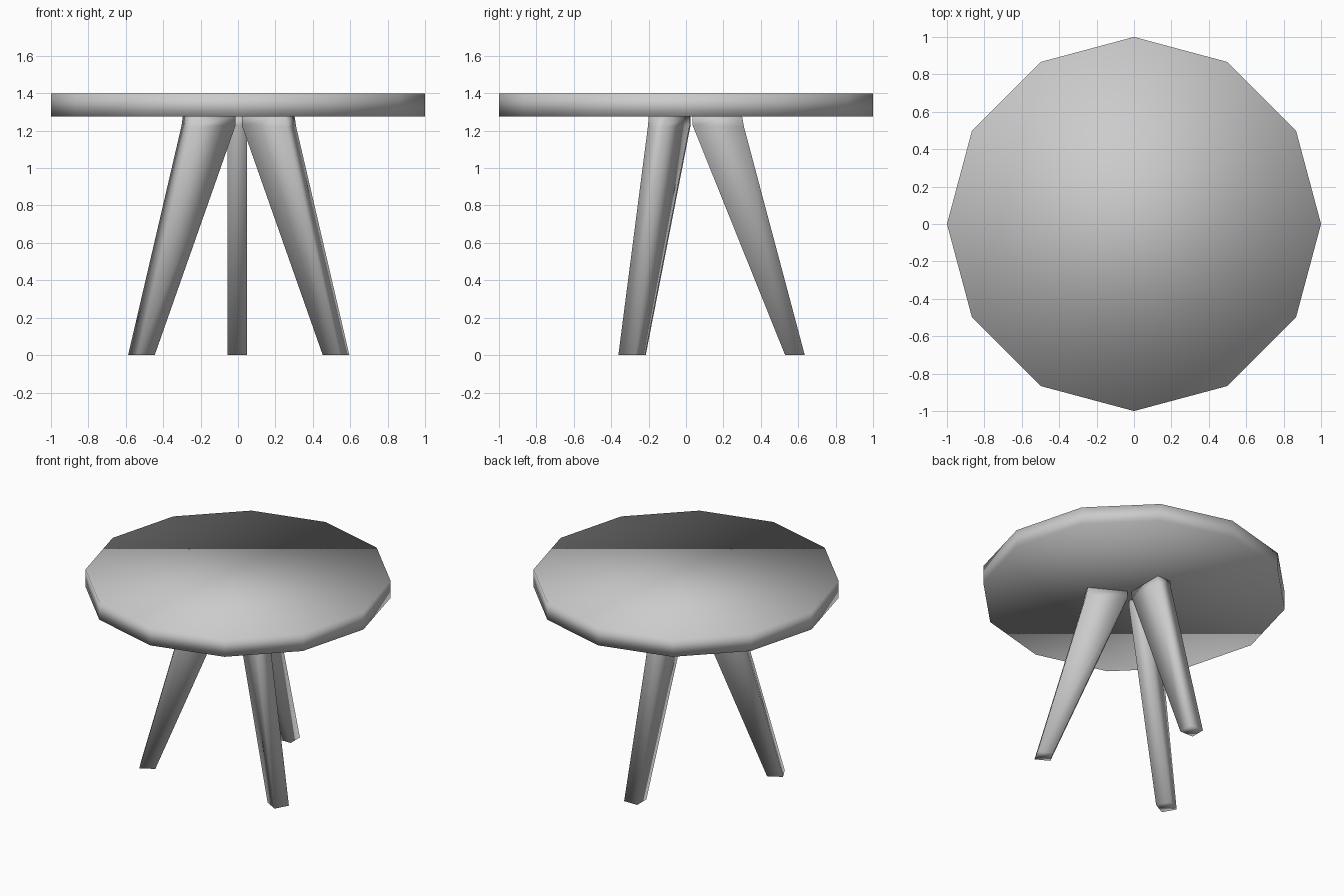
import bpy
import bmesh
from math import cos, sin, radians

cube = bpy.data.objects.get("Cube")
if cube:
    bpy.data.objects.remove(cube, do_unlink=True)

# Single plain grey for the whole table
grey = bpy.data.materials.new("plain_grey")
grey.use_nodes = True
colour = (0.6, 0.6, 0.6, 1)
grey.diffuse_color = colour
grey.node_tree.nodes["Principled BSDF"].inputs["Base Color"].default_value = colour


def loft(name, rings):
    """Skin a stack of rings, cap both ends and shade smooth."""
    bm = bmesh.new()
    loops = [[bm.verts.new(p) for p in ring] for ring in rings]
    n = len(loops[0])
    for low, high in zip(loops, loops[1:]):
        for i in range(n):
            j = (i + 1) % n
            bm.faces.new((low[i], low[j], high[j], high[i]))
    bm.faces.new(loops[0][::-1])
    bm.faces.new(loops[-1])
    bmesh.ops.recalc_face_normals(bm, faces=bm.faces)
    for face in bm.faces:
        face.smooth = True
    mesh = bpy.data.meshes.new(name)
    bm.to_mesh(mesh)
    bm.free()
    mesh.materials.append(grey)
    obj = bpy.data.objects.new(name, mesh)
    bpy.context.collection.objects.link(obj)
    return obj


# Twelve-sided tabletop with softly shaded rim
SIDES = 12
loft("tabletop", [
    [(cos(radians(360 / SIDES * i)), sin(radians(360 / SIDES * i)), z)
     for i in range(SIDES)]
    for z in (1.275, 1.4)])

# Leg outline: inner radius, inner height, outer radius, outer height
LEG_ROWS = [(0.53, 0, 0.635, 0),
            (0.035, 1.23, 0.31, 1.22),
            (0.035, 1.277, 0.30, 1.277)]
HALF = 0.052


def leg(name, angle, shift, side=0):
    a = radians(angle)

    def place(r, t, z):
        r += shift
        return (r * cos(a) - t * sin(a) + side, r * sin(a) + t * cos(a), z)

    loft(name, [[place(r0, -HALF, z0), place(r1, -HALF, z1),
                 place(r1, HALF, z1), place(r0, HALF, z0)]
                for r0, z0, r1, z1 in LEG_ROWS])


# Three splayed tapering legs
leg("back_leg", 90, 0, -0.003)
leg("front_left_leg", -29, 0.017)
leg("front_right_leg", 209, 0.008)
